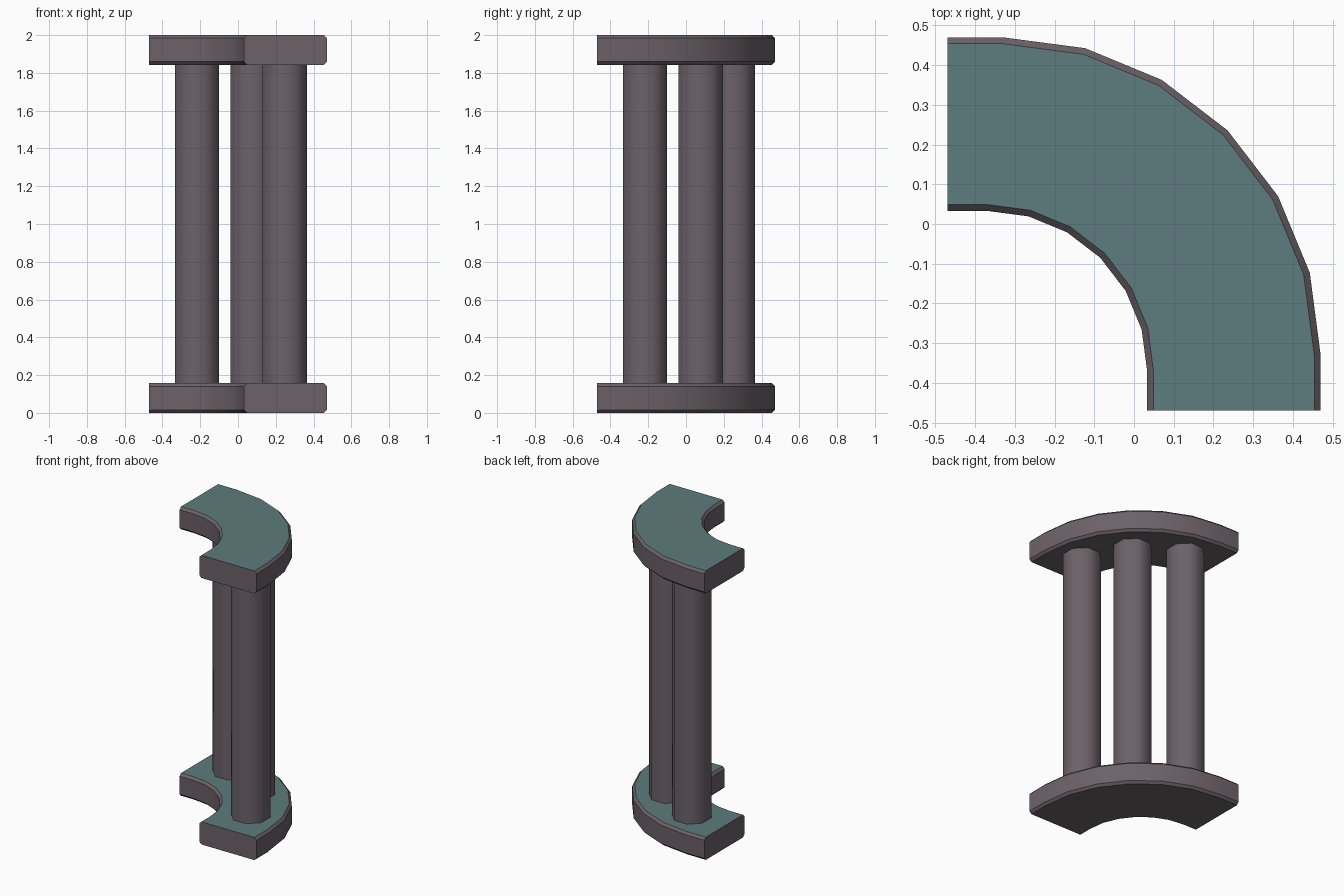
import bpy, bmesh
from math import sin, cos, pi, radians

if "Cube" in bpy.data.objects:
    bpy.data.objects.remove(bpy.data.objects["Cube"])

T, C, H = 0.157, 0.016, 2.0      # slab thickness, chamfer, total height
E = 0.47                         # half extent of the square footprint


def material(name, color):
    m = bpy.data.materials.new(name)
    m.diffuse_color = (*color, 1)
    m.use_nodes = True
    m.node_tree.nodes["Principled BSDF"].inputs["Base Color"].default_value = m.diffuse_color
    return m


frame_mat = material("frame_grey", (0.15, 0.122, 0.14))
face_mat = material("teal_face", (0.11, 0.2, 0.205))


def path(center, radius):
    """Quarter arc in 15 degree steps with short straight ends."""
    arc = [(center + radius * cos(i * pi / 12), center + radius * sin(i * pi / 12))
           for i in range(7)]
    edge = center + radius
    return [(edge, -E)] + arc + [(-E, edge)]


def finish(bm, name, mats, angle):
    bmesh.ops.recalc_face_normals(bm, faces=bm.faces)
    me = bpy.data.meshes.new(name)
    bm.to_mesh(me)
    bm.free()
    ob = bpy.data.objects.new(name, me)
    bpy.context.collection.objects.link(ob)
    for m in mats:
        me.materials.append(m)
    bpy.ops.object.select_all(action='DESELECT')
    ob.select_set(True)
    bpy.context.view_layer.objects.active = ob
    bpy.ops.object.shade_smooth_by_angle(angle=radians(angle))


def slab(name, z0):
    """Curved slab: chamfered cross-section swept round the quarter turn."""
    outer, inner = (-0.33, 0.80), (-0.37, 0.403)
    section = [(outer, -C, 0), (outer, 0, C), (outer, 0, T - C), (outer, -C, T),
               (inner, C, T), (inner, 0, T - C), (inner, 0, C), (inner, C, 0)]
    bm = bmesh.new()
    rails = [[bm.verts.new((x, y, z0 + z)) for x, y in path(c, r + dr)]
             for (c, r), dr, z in section]
    for k in range(8):
        a, b = rails[k], rails[(k + 1) % 8]
        for i in range(len(a) - 1):
            f = bm.faces.new((a[i], a[i + 1], b[i + 1], b[i]))
            f.material_index = 1 if k == 3 else 0
    for i in (0, -1):
        bm.faces.new([r[i] for r in rails])
    finish(bm, name, (frame_mat, face_mat), 30)


def column(name, x, y):
    """Eight-sided post between the slabs."""
    bm = bmesh.new()
    r = 0.117 / cos(pi / 8)
    rings = [[bm.verts.new((x + r * cos((i + .5) * pi / 4),
                            y + r * sin((i + .5) * pi / 4), z)) for i in range(8)]
             for z in (T, H - T)]
    for i in range(8):
        j = (i + 1) % 8
        bm.faces.new((rings[0][i], rings[0][j], rings[1][j], rings[1][i]))
    for ring in rings:
        bm.faces.new(ring)
    finish(bm, name, (frame_mat,), 50)


# Bottom and top slabs
slab("bottom_slab", 0)
slab("top_slab", H - T)

# Three posts along the curve
column("right_post", 0.248, -0.217)
column("middle_post", 0.078, 0.078)
column("left_post", -0.217, 0.248)
